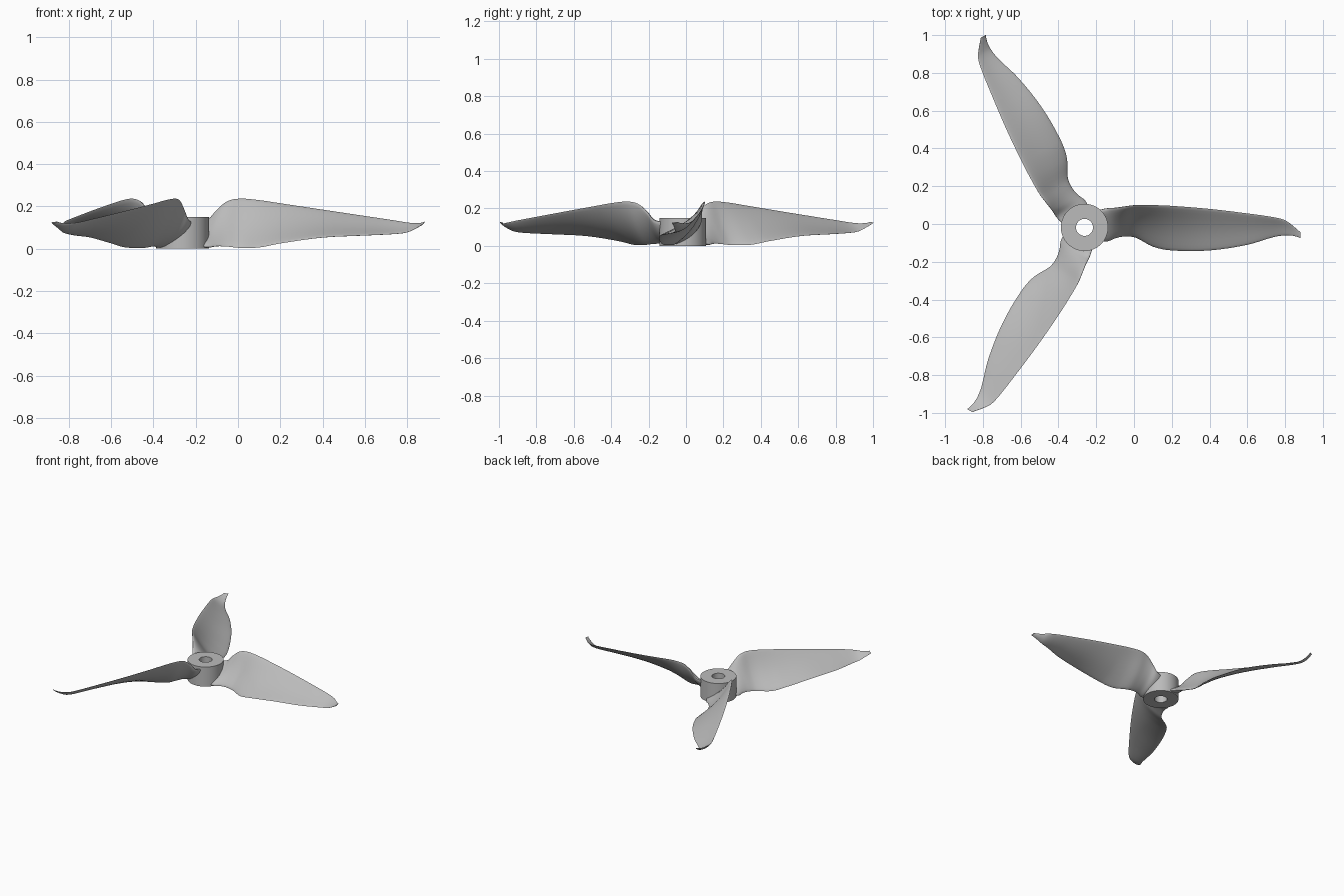
import bpy, bmesh, math
from mathutils import Vector, Matrix

if "Cube" in bpy.data.objects:
    bpy.data.objects.remove(bpy.data.objects["Cube"], do_unlink=True)

HUB = Vector((-0.262, -0.018, 0))
HUB_RADIUS, HOLE_RADIUS, HUB_HEIGHT = 0.125, 0.045, 0.15

grey = bpy.data.materials.new("light_grey_plastic")
grey.use_nodes = True
colour = (0.5, 0.5, 0.5, 1)
grey.diffuse_color = colour
grey.node_tree.nodes["Principled BSDF"].inputs["Base Color"].default_value = colour


def finish(bm, name):
    """Turn a bmesh into a smooth-shaded object that keeps its sharp edges."""
    bmesh.ops.recalc_face_normals(bm, faces=bm.faces)
    mesh = bpy.data.meshes.new(name)
    bm.to_mesh(mesh)
    bm.free()
    mesh.materials.append(grey)
    obj = bpy.data.objects.new(name, mesh)
    bpy.context.collection.objects.link(obj)
    bpy.ops.object.select_all(action='DESELECT')
    obj.select_set(True)
    bpy.context.view_layer.objects.active = obj
    bpy.ops.object.shade_smooth_by_angle(angle=math.radians(40))
    return obj


# Hub: a rectangular profile turned around the shaft
bm = bmesh.new()
corners = [(HOLE_RADIUS, 0), (HUB_RADIUS, 0), (HUB_RADIUS, HUB_HEIGHT), (HOLE_RADIUS, HUB_HEIGHT)]
verts = [bm.verts.new((r, 0, z)) for r, z in corners]
edges = [bm.edges.new((verts[i], verts[i - 1])) for i in range(len(verts))]
bmesh.ops.spin(bm, geom=verts + edges, cent=(0, 0, 0), axis=(0, 0, 1),
               angle=math.tau, steps=64, use_merge=True)
bmesh.ops.remove_doubles(bm, verts=bm.verts, dist=0.0001)
finish(bm, "hub").location = HUB

# Blade stations: x, high edge (y, z), low edge (y, z), thickness
STATIONS = [
    (-0.2, 0.07, 0.125, -0.09, 0.015, 0.05),
    (-0.14, 0.083, 0.14, -0.092, 0.008, 0.045),
    (-0.1, 0.085, 0.185, -0.076, 0.012, 0.036),
    (-0.05, 0.092, 0.225, -0.066, 0.01, 0.03),
    (0.01, 0.1, 0.237, -0.073, 0.004, 0.025),
    (0.1, 0.1, 0.23, -0.12, 0.006, 0.022),
    (0.2, 0.096, 0.215, -0.14, 0.025, 0.02),
    (0.4, 0.08, 0.185, -0.14, 0.053, 0.018),
    (0.6, 0.056, 0.155, -0.11, 0.063, 0.015),
    (0.74, 0.036, 0.134, -0.069, 0.07, 0.013),
    (0.8, 0.02, 0.124, -0.06, 0.078, 0.012),
    (0.84, -0.008, 0.12, -0.062, 0.096, 0.01),
    (0.87, -0.034, 0.123, -0.07, 0.114, 0.008),
    (0.882, -0.043, 0.128, -0.076, 0.124, 0.005),
]


def smooth_stations(rows, steps):
    """Cubic interpolation through the stations, with slopes taken along x."""
    def slope(i, k):
        a, b = rows[max(i - 1, 0)], rows[min(i + 1, len(rows) - 1)]
        return (b[k] - a[k]) / (b[0] - a[0])

    for i in range(len(rows) - 1):
        a, b = rows[i], rows[i + 1]
        span = b[0] - a[0]
        for s in range(steps):
            t = s / steps
            rise = t * t * (3 - 2 * t)
            out = [a[0] + span * t]
            for k in range(1, len(a)):
                bend = (t * (1 - t) ** 2 * slope(i, k) - t * t * (1 - t) * slope(i + 1, k)) * span
                out.append(a[k] + (b[k] - a[k]) * rise + bend)
            yield out
    yield rows[-1]


def section(row, half=12):
    """Closed aerofoil loop: rounded edges and a slightly dished upper face."""
    x, hy, hz, ly, lz, thick = row
    high, low = Vector((x, hy, hz)) - HUB, Vector((x, ly, lz)) - HUB
    chord = high - low
    normal = Vector((1, 0, 0)).cross(chord).normalized()
    points = []
    for i in range(half * 2):
        angle = math.pi * i / half
        along = (1 - math.cos(angle)) / 2
        dish = -0.06 * chord.length * math.sin(math.pi * along)
        side = thick / 2 * math.sin(angle)
        points.append(low + chord * along + normal * (dish + side))
    return points


def make_blade(name, turn):
    bm = bmesh.new()
    rings = [[bm.verts.new(p) for p in section(row)] for row in smooth_stations(STATIONS, 4)]
    for a, b in zip(rings, rings[1:]):
        for i in range(len(a)):
            bm.faces.new((a[i - 1], a[i], b[i], b[i - 1]))
    bm.faces.new(rings[0])
    bm.faces.new(rings[-1])
    blade = finish(bm, name)
    blade.matrix_world = Matrix.Translation(HUB) @ Matrix.Rotation(turn, 4, 'Z')


# Three identical blades around the hub
for i, name in enumerate(("left_blade", "back_blade", "front_blade")):
    make_blade(name, math.tau * i / 3)
